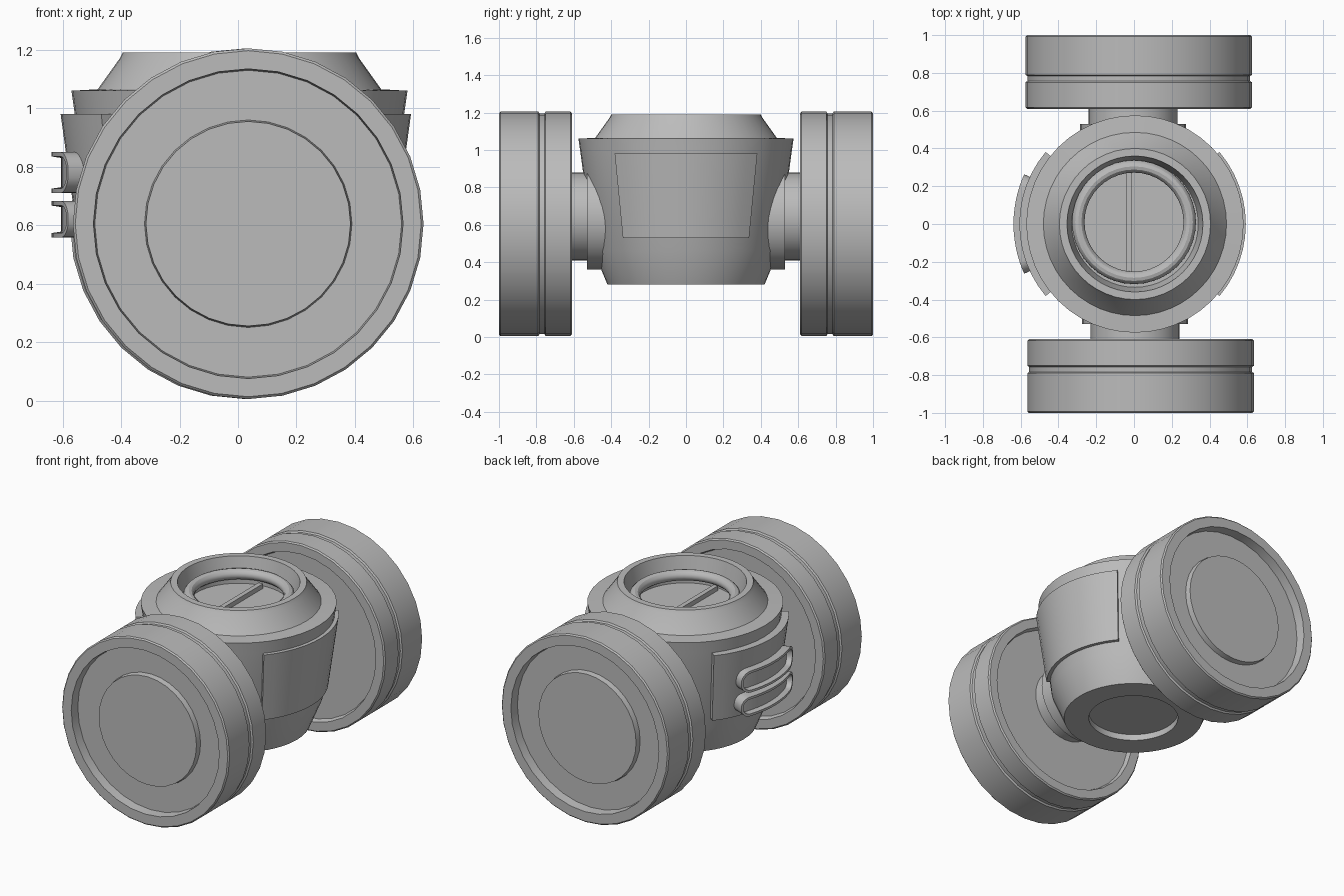
import bpy, bmesh, math
from mathutils import Matrix, Vector

if "Cube" in bpy.data.objects:
    bpy.data.objects.remove(bpy.data.objects["Cube"])

grey = bpy.data.materials.new("plain grey")
grey.diffuse_color = (0.5, 0.5, 0.5, 1)
grey.use_nodes = True
grey.node_tree.nodes["Principled BSDF"].inputs["Base Color"].default_value = grey.diffuse_color


def finish(name, bm, angle=30):
    bmesh.ops.remove_doubles(bm, verts=bm.verts, dist=1e-5)
    bmesh.ops.recalc_face_normals(bm, faces=bm.faces)
    me = bpy.data.meshes.new(name)
    bm.to_mesh(me)
    bm.free()
    me.materials.append(grey)
    ob = bpy.data.objects.new(name, me)
    bpy.context.collection.objects.link(ob)
    bpy.ops.object.select_all(action='DESELECT')
    ob.select_set(True)
    bpy.context.view_layer.objects.active = ob
    bpy.ops.object.shade_smooth_by_angle(angle=math.radians(angle))
    return ob


def lathe(name, profile, sides, matrix):
    """Revolve (radius, height) points about z, then place with matrix."""
    bm = bmesh.new()
    verts = [bm.verts.new((r, 0, h)) for r, h in profile]
    edges = [bm.edges.new(p) for p in zip(verts, verts[1:])]
    bmesh.ops.spin(bm, geom=verts + edges, axis=(0, 0, 1), cent=(0, 0, 0),
                   angle=math.tau, steps=sides, use_duplicate=False)
    bm.transform(matrix)
    return finish(name, bm)


def along_y(x, z, sign):
    """Local +z points outward along y on the chosen side."""
    return Matrix.Translation((x, 0, z)) @ Matrix.Rotation(-sign * math.pi / 2, 4, 'X')


def wrapped(name, loops, centre, flip=False):
    """Bridge loops of (radius, angle, z) wrapped round the body; cap the last loop."""
    bm = bmesh.new()
    rings = []
    for loop in loops:
        rings.append([bm.verts.new((centre + r * math.cos(a), r * math.sin(a), z))
                      for r, a, z in loop])
    n = len(rings[0])
    for p, q in zip(rings, rings[1:]):
        for i in range(n):
            j = (i + 1) % n
            bm.faces.new((p[i], p[j], q[j], q[i]))
    # loops run out along the top and back along the bottom
    last = rings[-1]
    for i in range(n // 2 - 1):
        quad = (last[i], last[i + 1], last[n - 2 - i], last[n - 1 - i])
        bm.faces.new(quad)
    return finish(name, bm)


# wheels, axles and axle collars on both sides
wheel = [(0, 0.64), (0.525, 0.64), (0.535, 0.61), (0.592, 0.61), (0.6, 0.618),
         (0.6, 0.75), (0.59, 0.757), (0.59, 0.783), (0.6, 0.79),
         (0.6, 0.992), (0.592, 1.0), (0.53, 1.0), (0.525, 0.94),
         (0.355, 0.94), (0.35, 0.975), (0, 0.975)]
for side, sign in (("front", -1), ("back", 1)):
    lathe(side + "_wheel", wheel, 32, along_y(0.03 - 0.005 * sign, 0.605, sign))
    lathe(side + "_axle", [(0.235, 0.3), (0.235, 0.66)], 32,
          along_y(-0.005 * sign, 0.645, sign))
    lathe(side + "_axle_collar", [(0.28, 0.3), (0.28, 0.53), (0.235, 0.53)], 32,
          along_y(-0.005 * sign, 0.64, sign))

# central body with its cup opening and recessed underside
body = [(0, 0.32), (0.27, 0.32), (0.27, 0.28), (0.42, 0.28), (0.495, 0.46),
        (0.565, 0.99), (0.575, 1.06), (0.485, 1.065), (0.41, 1.17), (0.40, 1.19),
        (0.36, 1.19), (0.335, 1.07), (0.30, 1.07), (0.30, 1.04), (0, 1.04)]
lathe("body", body, 48, Matrix.Translation((0.005, 0, 0)))

# ring and bar inside the cup
ring = [(0.295 + 0.033 * math.cos(i * math.tau / 12), 0.033 * math.sin(i * math.tau / 12))
        for i in range(13)]
lathe("cup_ring", ring, 40, Matrix.Translation((0.0, 0.01, 1.1)))
bm = bmesh.new()
bmesh.ops.create_cube(bm, size=1, matrix=Matrix.Translation((-0.025, 0, 1.05))
                      @ Matrix.Diagonal((0.03, 0.54, 0.04, 1)))
finish("cup_bar", bm)

# curved side panels
STEPS = 12
for name, mid, centre in (("right_panel", 0, 0.0), ("left_panel", math.pi, -0.015)):
    def outline(r_top, r_low):
        t = [2 * i / STEPS - 1 for i in range(STEPS + 1)]
        return ([(r_top, mid + 0.70 * u, 0.98) for u in t]
                + [(r_low, mid + 0.69 * u, 0.53) for u in reversed(t)])
    wrapped(name, [outline(0.53, 0.48), outline(0.592, 0.53)], centre)

# pill-shaped grips with a raised rim on the left side


def pill(r, half_len, half_h, z):
    flat = half_len - half_h
    arc = [math.pi / 2 * (1 - i / 6) for i in range(7)]
    right = [(flat + half_h * math.cos(a), half_h * math.sin(a)) for a in arc[:-1]]
    line = [(flat * (2 * i / 10 - 1), half_h) for i in range(1, 10)]
    top = [(-x, y) for x, y in reversed(right)] + line + right
    pts = top + [(x, -y) for x, y in reversed(top)]
    return [(r, math.pi + x / 0.63, z + y) for x, y in pts]


for name, z, h in (("upper_grip", 0.78, 0.07), ("lower_grip", 0.62, 0.062)):
    wrapped(name, [pill(0.53, 0.27, h, z), pill(0.638, 0.27, h, z),
                   pill(0.638, 0.255, h - 0.015, z), pill(0.605, 0.25, h - 0.02, z)], 0.0)
